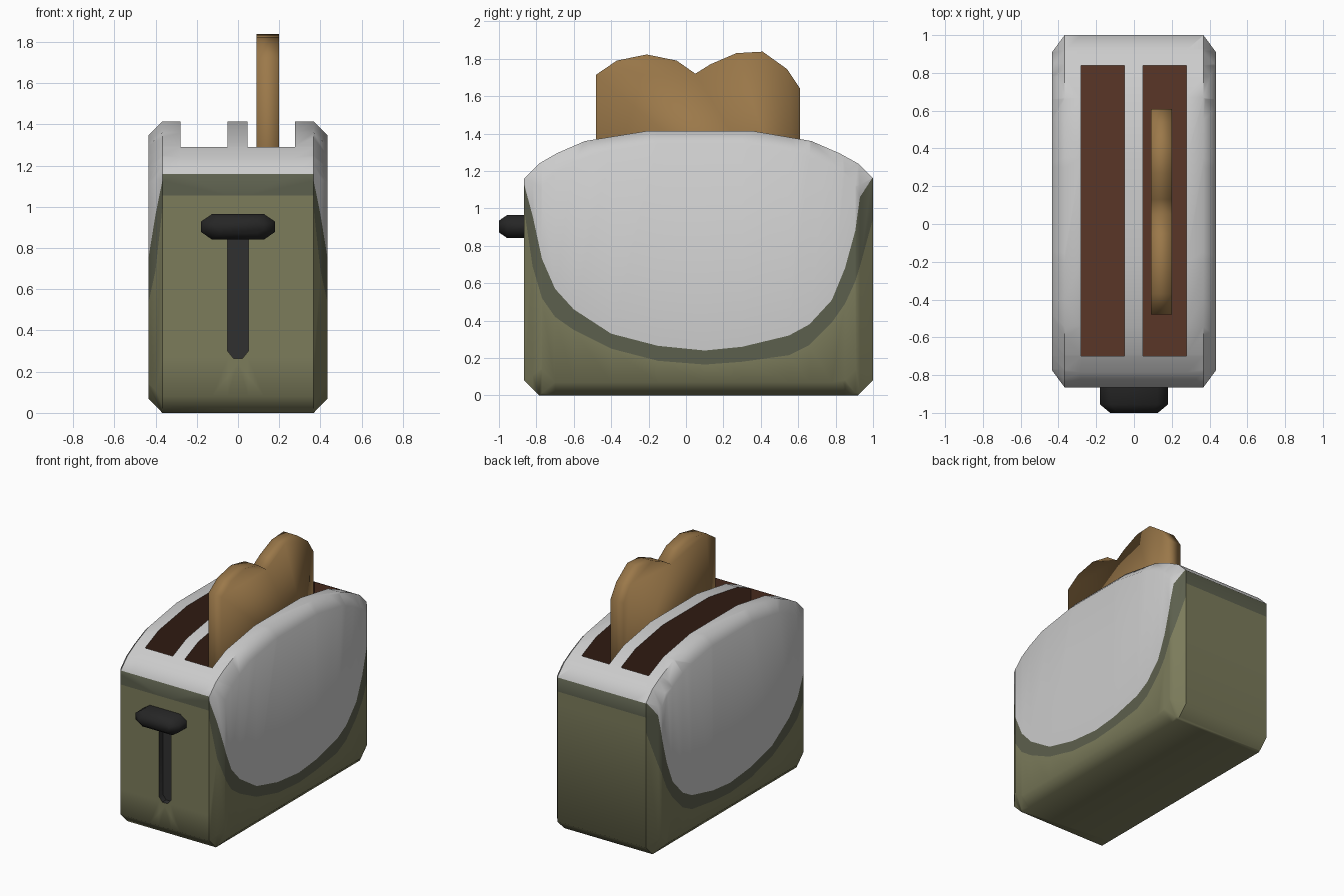
import bpy, bmesh, math
from mathutils import Vector

if "Cube" in bpy.data.objects:
    bpy.data.objects.remove(bpy.data.objects["Cube"])


def material(name, rgb):
    m = bpy.data.materials.new(name)
    m.diffuse_color = (*rgb, 1)
    m.use_nodes = True
    m.node_tree.nodes["Principled BSDF"].inputs["Base Color"].default_value = m.diffuse_color
    return m


SILVER = material("light grey", (0.60, 0.60, 0.60))
BAND = material("dark green trim", (0.108, 0.116, 0.075))
OLIVE = material("olive green", (0.20, 0.20, 0.105))
BROWN = material("slot brown", (0.10, 0.037, 0.020))
GROOVE = material("charcoal", (0.03, 0.03, 0.03))
BLACK = material("black", (0.019, 0.019, 0.019))
TOAST = material("toast brown", (0.33, 0.19, 0.068))


def finish(bm, name, mats, angle):
    bmesh.ops.recalc_face_normals(bm, faces=bm.faces)
    me = bpy.data.meshes.new(name)
    bm.to_mesh(me)
    bm.free()
    for m in mats:
        me.materials.append(m)
    ob = bpy.data.objects.new(name, me)
    bpy.context.collection.objects.link(ob)
    bpy.ops.object.select_all(action='DESELECT')
    ob.select_set(True)
    bpy.context.view_layer.objects.active = ob
    bpy.ops.object.shade_smooth_by_angle(angle=math.radians(angle))
    return ob


def loft(rings):
    """Capped skin over rings with equal point counts."""
    bm = bmesh.new()
    rows = [[bm.verts.new(p) for p in r] for r in rings]
    n = len(rows[0])
    for a, b in zip(rows, rows[1:]):
        for i in range(n):
            j = (i + 1) % n
            bm.faces.new((a[i], a[j], b[j], b[i]))
    bm.faces.new(rows[0][::-1])
    bm.faces.new(rows[-1])
    bmesh.ops.recalc_face_normals(bm, faces=bm.faces)
    return bm


def slice_faces(bm, test, co, no):
    bm.normal_update()
    faces = [f for f in bm.faces if test(f)]
    edges = {e for f in faces for e in f.edges}
    verts = {v for f in faces for v in f.verts}
    bmesh.ops.bisect_plane(bm, geom=list(verts) + list(edges) + faces,
                           dist=1e-5, plane_co=co, plane_no=no)
    bm.normal_update()


def recess(bm, poly, u, v, w, test, depth, mat):
    """Sink a convex counter-clockwise outline (axes u, v) to depth on axis w."""
    sides = []
    for a, b in zip(poly, poly[1:] + poly[:1]):
        co, no = Vector(), Vector()
        co[u], co[v] = a
        no[u], no[v] = a[1] - b[1], b[0] - a[0]
        sides.append((co, no))
        slice_faces(bm, test, co, no)
    inside = [f for f in bm.faces if test(f) and all(
        (f.calc_center_median() - co).dot(no) > 0 for co, no in sides)]
    bmesh.ops.delete(bm, geom=inside, context='FACES')
    rim = [e for e in bm.edges if e.is_boundary]
    new = bmesh.ops.extrude_edge_only(bm, edges=rim)['geom']
    for g in new:
        if isinstance(g, bmesh.types.BMVert):
            g.co[w] = depth
        elif isinstance(g, bmesh.types.BMFace):
            g.material_index = mat
    rim = [e for e in bm.edges if e.is_boundary]
    for f in bmesh.ops.holes_fill(bm, edges=rim, sides=0)['faces']:
        f.material_index = mat
    bmesh.ops.recalc_face_normals(bm, faces=bm.faces)
    bm.normal_update()


# Body: side profile with chamfered flanks
profile = [(-0.865, 0.08), (-0.785, 0), (0.92, 0), (1, 0.08), (1, 1.16),
           (0.92, 1.24), (0.82, 1.295), (0.67, 1.36), (0.35, 1.415), (-0.2, 1.415),
           (-0.54, 1.36), (-0.69, 1.295), (-0.785, 1.24), (-0.865, 1.16)]
CY, CZ, S = 0.0675, 0.7075, 0.902
inner = [(CY + (y - CY) * S, CZ + (z - CZ) * S) for y, z in profile]
bm = loft([[(x, y, z) for y, z in p] for x, p in
           ((-0.435, inner), (-0.367, profile), (0.367, profile), (0.435, inner))])
bm.normal_update()

# Curved trim on the flanks: y, grey edge z, olive edge z
trim = [(-0.866, 1.13, 1.0), (-0.82, 0.96, 0.69), (-0.77, 0.73, 0.52),
        (-0.7, 0.57, 0.42), (-0.6, 0.46, 0.35), (-0.4, 0.33, 0.25),
        (-0.15, 0.265, 0.185), (0.1, 0.24, 0.165), (0.3, 0.26, 0.18),
        (0.55, 0.32, 0.215), (0.66, 0.38, 0.27), (0.78, 0.51, 0.39),
        (0.85, 0.68, 0.49), (0.905, 0.88, 0.61), (0.93, 1.06, 0.69),
        (1.001, 1.17, 0.95)]


def flank(f):
    return abs(f.normal.x) > 0.3


def column(y0, y1):
    return lambda f: flank(f) and y0 < f.calc_center_median().y < y1


for y, _, _ in trim[1:-1]:
    slice_faces(bm, flank, (0, y, 0), (0, 1, 0))
for a, b in zip(trim, trim[1:]):
    for k in (1, 2):
        slice_faces(bm, column(a[0], b[0]), (0, a[0], a[k]),
                    (0, a[k] - b[k], b[0] - a[0]))
slice_faces(bm, lambda f: abs(f.normal.y) > 0.9, (0, 0, 1.055), (0, 0, 1))

# Colours by height against the trim lines
for f in bm.faces:
    c = f.calc_center_median()
    hi, lo = 1.16, 1.055
    if flank(f):
        for a, b in zip(trim, trim[1:]):
            if a[0] <= c.y <= b[0]:
                t = (c.y - a[0]) / (b[0] - a[0])
                hi, lo = (a[k] + (b[k] - a[k]) * t for k in (1, 2))
    f.material_index = 0 if c.z > hi else 1 if c.z > lo else 2

# Bread slots and lever groove
for x0, x1 in ((-0.28, -0.05), (0.047, 0.277)):
    recess(bm, [(x0, -0.70), (x1, -0.70), (x1, 0.84), (x0, 0.84)], 0, 1, 2,
           lambda f: f.normal.z > 0.3 and not flank(f), 0.5, 3)
recess(bm, [(-0.05, 0.30), (-0.022, 0.265), (0.022, 0.265), (0.05, 0.30),
            (0.05, 0.90), (-0.05, 0.90)], 0, 2, 1,
       lambda f: f.normal.y < -0.9 and f.calc_center_median().y < -0.8, -0.82, 4)
finish(bm, "toaster_body", [SILVER, BAND, OLIVE, BROWN, GROOVE], 50)

# Lever knob: flattened octagon with chamfered front
octagon = [(-0.18, 0.025), (-0.18, -0.025), (-0.125, -0.0625), (0.125, -0.0625),
           (0.18, -0.025), (0.18, 0.025), (0.125, 0.0625), (-0.125, 0.0625)]
knob = loft([[(x * sx, y, 0.903 + z * sz) for x, z in octagon]
             for y, sx, sz in ((-1, 0.7, 0.5), (-0.955, 1, 1), (-0.85, 1, 1))])
finish(knob, "lever_knob", [BLACK], 60)

# Toast slice with two-lobed top
slice_outline = [(-0.48, 0.80), (0.61, 0.80), (0.61, 1.64), (0.54, 1.745), (0.41, 1.838),
                 (0.27, 1.83), (0.13, 1.77), (0.05, 1.72), (-0.05, 1.79),
                 (-0.21, 1.823), (-0.37, 1.79), (-0.48, 1.715)]
toast = loft([[(x, y, z) for y, z in slice_outline] for x in (0.09, 0.20)])
finish(toast, "toast_slice", [TOAST], 100)
